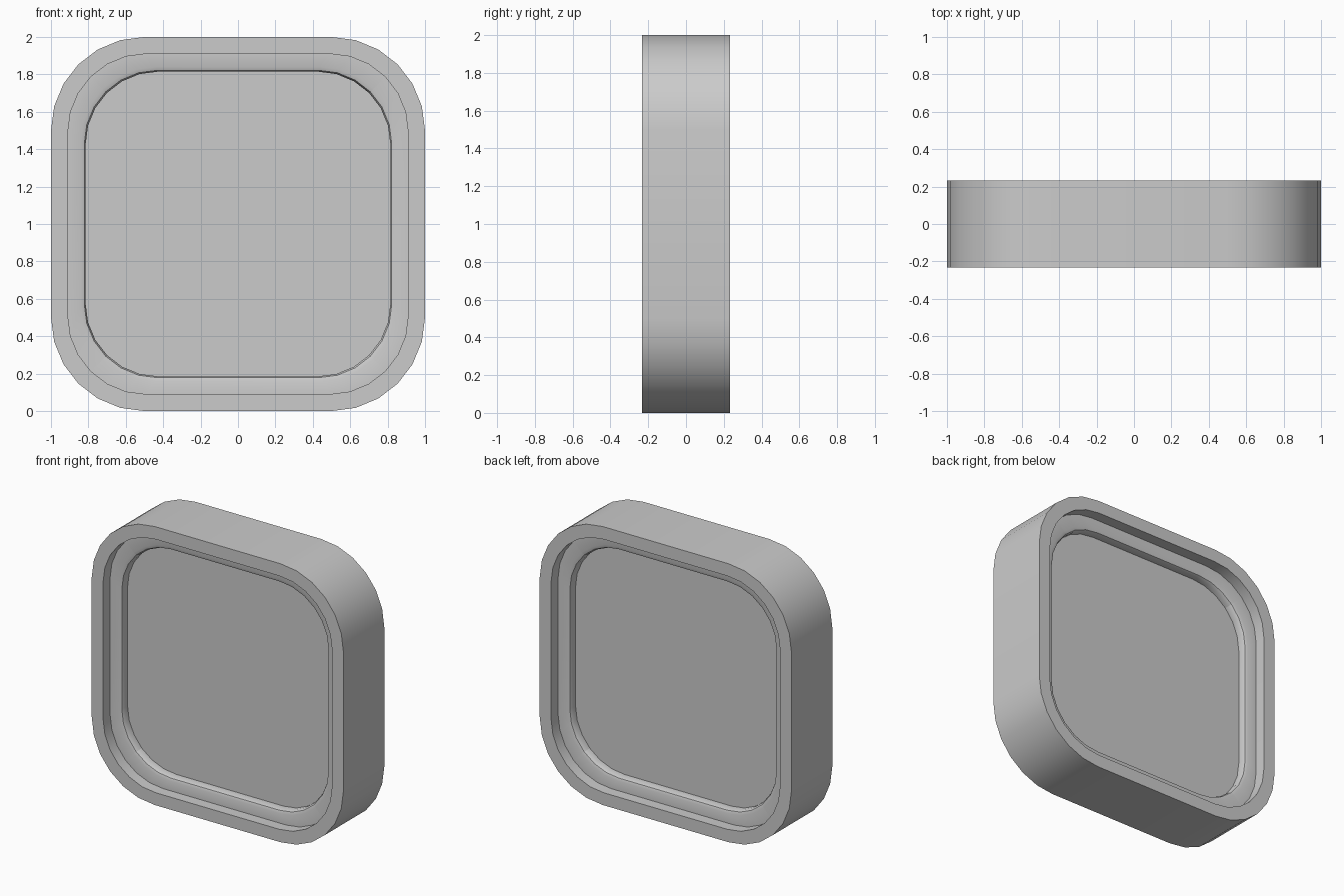
import bpy, bmesh, math

if "Cube" in bpy.data.objects:
    bpy.data.objects.remove(bpy.data.objects["Cube"])

SEG = 6  # segments per rounded corner


def rounded_square(half, radius):
    """Points of a rounded square in the x/z plane, centred on z = 1."""
    c = half - radius
    pts = []
    for k, (sx, sz) in enumerate([(1, 1), (-1, 1), (-1, -1), (1, -1)]):
        for i in range(SEG + 1):
            a = math.radians(90 * k + 90 * i / SEG)
            pts.append((sx * c + radius * math.cos(a),
                        1 + sz * c + radius * math.sin(a)))
    return pts


def add_loop(bm, half, radius, y):
    return [bm.verts.new((x, y, z)) for x, z in rounded_square(half, radius)]


def finish(bm, name):
    bmesh.ops.recalc_face_normals(bm, faces=bm.faces)
    mesh = bpy.data.meshes.new(name)
    bm.to_mesh(mesh)
    bm.free()
    obj = bpy.data.objects.new(name, mesh)
    bpy.context.collection.objects.link(obj)
    bpy.context.view_layer.objects.active = obj
    bpy.ops.object.select_all(action='DESELECT')
    obj.select_set(True)
    bpy.ops.object.shade_smooth_by_angle(angle=math.radians(40))
    return obj


# Half section of the frame, outer rim to panel: half size, corner radius, depth
section = [
    (1.0, 0.5, 0.232),     # outer rim edge
    (0.91, 0.42, 0.232),   # inner rim edge
    (0.91, 0.42, 0.152),   # ledge, outer side
    (0.84, 0.40, 0.152),   # ledge, start of rounded lip
    (0.822, 0.392, 0.145),
    (0.815, 0.39, 0.127),
    (0.815, 0.39, 0.09),   # meets the panel
]

# Frame: front half section followed by its mirror on the back
bm = bmesh.new()
front = [add_loop(bm, h, r, -y) for h, r, y in reversed(section)]
back = [add_loop(bm, h, r, y) for h, r, y in section]
loops = front + back
n = len(loops[0])
for a, b in zip(loops, loops[1:]):
    for i in range(n):
        j = (i + 1) % n
        bm.faces.new((a[i], a[j], b[j], b[i]))
bmesh.ops.recalc_face_normals(bm, faces=bm.faces)

# Mitre seams across the ledge and lip at the corner diagonals
seams = []
for side in (front[:5], back[2:]):
    for a, b in zip(side, side[1:]):
        for k in range(4):
            i = k * (SEG + 1) + SEG // 2
            seams.append(bm.edges.get((a[i], b[i])))
bmesh.ops.split_edges(bm, edges=seams)
finish(bm, "frame")

# Recessed panel, front and back
bm = bmesh.new()
half, radius, depth = section[-1]
front_loop = add_loop(bm, half, radius, -depth)
back_loop = add_loop(bm, half, radius, depth)
bm.faces.new(front_loop)
bm.faces.new(reversed(back_loop))
bmesh.ops.recalc_face_normals(bm, faces=bm.faces)
for f in bm.faces:
    if f.normal.y * f.calc_center_median().y < 0:
        f.normal_flip()
mesh = bpy.data.meshes.new("panel")
bm.to_mesh(mesh)
bm.free()
panel = bpy.data.objects.new("panel", mesh)
bpy.context.collection.objects.link(panel)
